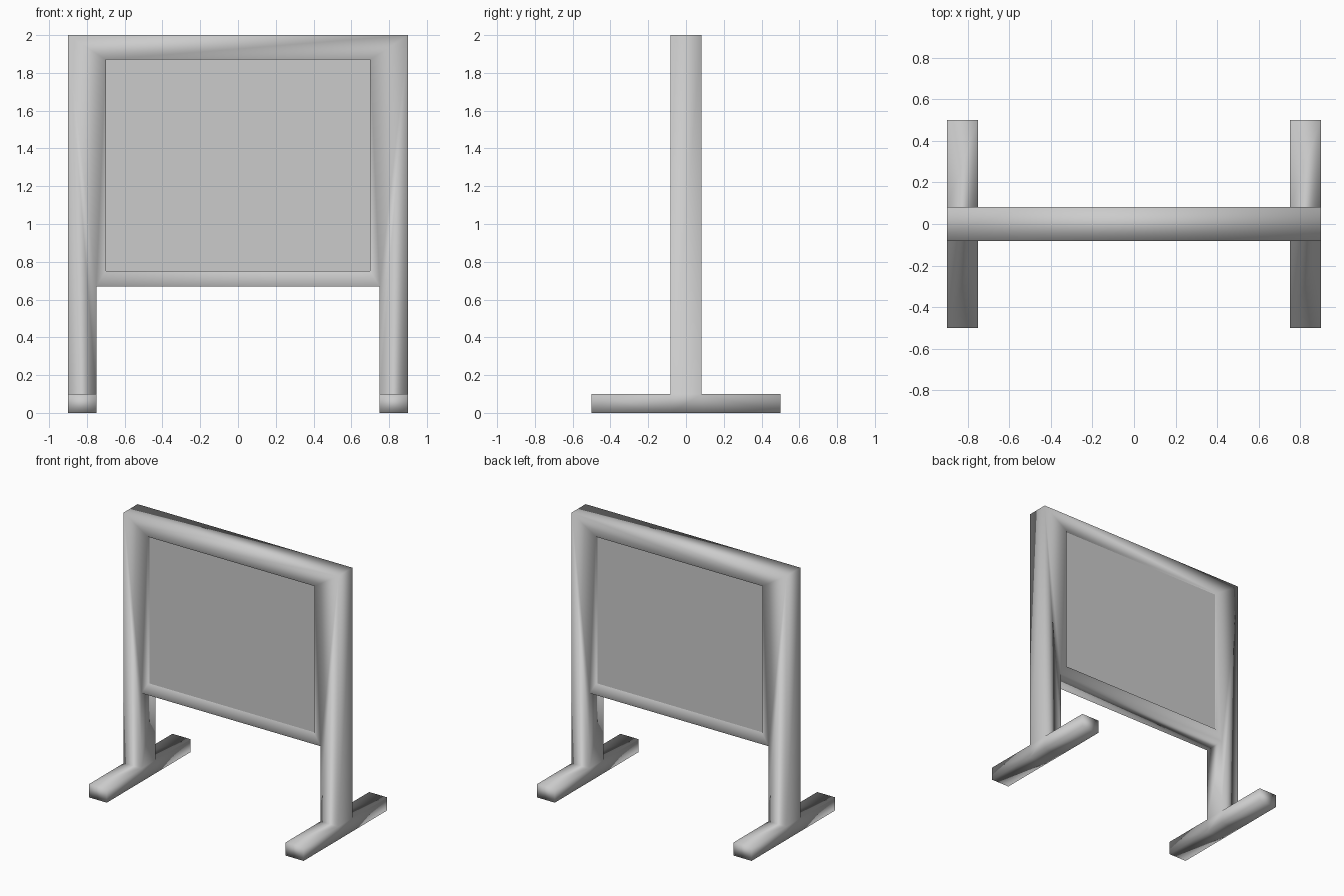
import bpy, bmesh

cube = bpy.data.objects.get("Cube")
if cube:
    bpy.data.objects.remove(cube, do_unlink=True)

DEPTH = 0.083      # half depth of the frame
FOOT = 0.5         # half length of a foot
FOOT_TOP = 0.1
RECESS = 0.02      # panel set back from the frame face


def make_material(name, rgb):
    mat = bpy.data.materials.new(name)
    mat.use_nodes = True
    colour = (*rgb, 1.0)
    mat.diffuse_color = colour
    mat.node_tree.nodes["Principled BSDF"].inputs["Base Color"].default_value = colour
    return mat


def make_object(name, bm, mat, smooth):
    bmesh.ops.recalc_face_normals(bm, faces=bm.faces)
    for face in bm.faces:
        face.smooth = smooth
    mesh = bpy.data.meshes.new(name)
    bm.to_mesh(mesh)
    bm.free()
    mesh.materials.append(mat)
    obj = bpy.data.objects.new(name, mesh)
    bpy.context.collection.objects.link(obj)
    return obj


grey = make_material("light grey", (0.6, 0.6, 0.6))

# Frame profile: one side's corners as (x, z), mirrored for the other side
corners = {
    "foot_in": (0.75, 0), "foot_out": (0.9, 0),
    "ankle_out": (0.9, FOOT_TOP), "ankle_in": (0.75, FOOT_TOP),
    "rail": (0.75, 0.67), "top": (0.9, 2),
    "open_low": (0.7, 0.75), "open_high": (0.7, 1.87),
}
bm = bmesh.new()
sides = []
for s in (-1, 1):
    sides.append({k: bm.verts.new((s * x, -DEPTH, z)) for k, (x, z) in corners.items()})
for p in sides:
    for names in (("foot_in", "foot_out", "ankle_out", "ankle_in"),
                  ("ankle_in", "ankle_out", "top", "rail"),
                  ("rail", "top", "open_high", "open_low")):
        bm.faces.new([p[n] for n in names])
left, right = sides
for a, b in (("rail", "open_low"), ("open_high", "top")):
    bm.faces.new((left[a], right[a], right[b], left[b]))
bmesh.ops.recalc_face_normals(bm, faces=bm.faces)

# Thickness of the frame
ext = bmesh.ops.extrude_face_region(bm, geom=bm.faces[:], use_keep_orig=True)
for v in ext["geom"]:
    if isinstance(v, bmesh.types.BMVert):
        v.co.y = DEPTH
bmesh.ops.recalc_face_normals(bm, faces=bm.faces)

# Feet drawn out to the front and back from the post bottoms
ends = [f for f in bm.faces
        if abs(f.normal.y) > 0.9 and max(v.co.z for v in f.verts) < FOOT_TOP + 0.01]
for face in bmesh.ops.extrude_discrete_faces(bm, faces=[]).get("faces", []) or ends:
    sign = 1 if face.calc_center_median().y > 0 else -1
    out = bmesh.ops.extrude_face_region(bm, geom=[face])
    for v in out["geom"]:
        if isinstance(v, bmesh.types.BMVert):
            v.co.y = sign * FOOT
    if face.is_valid:
        bm.faces.remove(face)
make_object("board_frame", bm, grey, True)

# Panel held inside the frame opening
bm = bmesh.new()
bmesh.ops.create_cube(bm, size=1)
for v in bm.verts:
    v.co.x *= 1.41
    v.co.y *= 2 * (DEPTH - RECESS)
    v.co.z = 1.31 + v.co.z * 1.13
make_object("board_panel", bm, grey, False)
